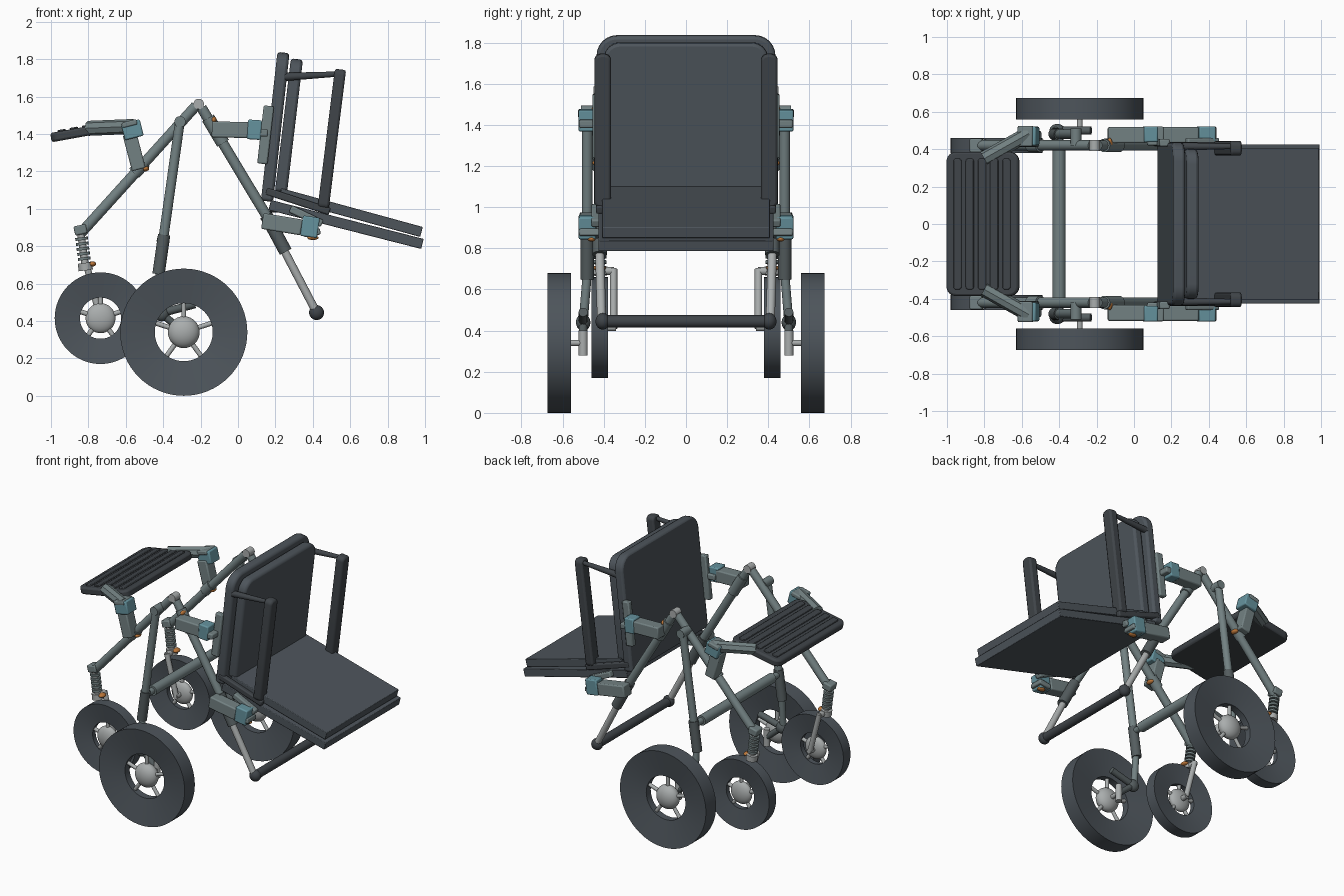
import bpy, bmesh, math
from mathutils import Vector, Matrix

cube = bpy.data.objects.get("Cube")
if cube:
    bpy.data.objects.remove(cube, do_unlink=True)


def material(name, rgb):
    m = bpy.data.materials.new(name)
    m.use_nodes = True
    m.diffuse_color = (*rgb, 1)
    m.node_tree.nodes["Principled BSDF"].inputs["Base Color"].default_value = (*rgb, 1)
    return m


DARK = material("dark slate", (.075, .09, .105))
BLACK = material("charcoal", (.05, .058, .066))
FRAME = material("grey green metal", (.17, .22, .225))
SLEEVE = material("dark metal", (.09, .11, .115))
TEAL = material("teal hinge", (.13, .29, .34))
LIGHT = material("light metal", (.4, .42, .42))
ORANGE = material("orange clip", (.5, .18, .04))


def finish(name, bm, mat, matrix=None, bevel=0, smooth=True):
    bmesh.ops.recalc_face_normals(bm, faces=bm.faces)
    mesh = bpy.data.meshes.new(name)
    bm.to_mesh(mesh)
    bm.free()
    ob = bpy.data.objects.new(name, mesh)
    bpy.context.collection.objects.link(ob)
    mesh.materials.append(mat)
    if matrix:
        ob.matrix_world = matrix
    if bevel:
        mod = ob.modifiers.new("Bevel", "BEVEL")
        mod.width, mod.segments = bevel, 2
        mod.limit_method, mod.angle_limit = "ANGLE", math.radians(40)
    if smooth:
        bpy.ops.object.select_all(action="DESELECT")
        ob.select_set(True)
        bpy.context.view_layer.objects.active = ob
        bpy.ops.object.shade_smooth_by_angle(angle=math.radians(35))
    return ob


# Round or square bar between two points
def tube(name, a, b, r, mat, r2=None, sides=20):
    a, b = Vector(a), Vector(b)
    d = b - a
    bm = bmesh.new()
    bmesh.ops.create_cone(bm, cap_ends=True, segments=sides, radius1=r,
                          radius2=r if r2 is None else r2, depth=d.length)
    rot = d.to_track_quat("Z", "Y").to_matrix().to_4x4()
    return finish(name, bm, mat, Matrix.Translation((a + b) / 2) @ rot)


def ball(name, c, size, mat):
    bm = bmesh.new()
    bmesh.ops.create_uvsphere(bm, u_segments=32, v_segments=16, radius=1)
    bmesh.ops.scale(bm, vec=size, verts=bm.verts)
    return finish(name, bm, mat, Matrix.Translation(c))


# Plate running from a to b in the xz plane, with rounded start and end corners
def plate(name, a, b, y, width, thick, mat, r0=0, r1=0, bevel=.008):
    a, b = Vector((a[0], y, a[1])), Vector((b[0], y, b[1]))
    d = b - a
    h, w = d.length / 2, width / 2
    corners = [(h, w, r1, 0), (-h, w, r0, 1), (-h, -w, r0, 2), (h, -w, r1, 3)]
    bm = bmesh.new()
    verts = []
    for x, yy, r, q in corners:
        cx, cy = x - math.copysign(r, x), yy - math.copysign(r, yy)
        for i in range(7 if r else 1):
            t = (q + i / 6) * math.pi / 2
            verts.append(bm.verts.new((cx + r * math.cos(t), cy + r * math.sin(t), -thick / 2)))
    f = bm.faces.new(verts)
    ext = bmesh.ops.extrude_face_region(bm, geom=[f])
    bmesh.ops.translate(bm, vec=(0, 0, thick),
                        verts=[v for v in ext["geom"] if isinstance(v, bmesh.types.BMVert)])
    rot = Matrix.Rotation(-math.atan2(d.z, d.x), 4, "Y")
    return finish(name, bm, mat, Matrix.Translation((a + b) / 2) @ rot, bevel)


# Wheel with faces dished towards the hub, five spokes and a flattened hub
def wheel(name, c, r, hole, width, hub):
    x, y, z = c
    bm = bmesh.new()
    o, i = width / 2, width * .22
    ring = [bm.verts.new((rr, yy, 0)) for rr, yy in ((r, -o), (r, o), (hole, i), (hole, -i))]
    edges = [bm.edges.new((ring[k], ring[(k + 1) % 4])) for k in range(4)]
    bmesh.ops.spin(bm, geom=ring + edges, cent=(0, 0, 0), axis=(0, 1, 0),
                   angle=math.tau, steps=64, use_merge=True)
    bmesh.ops.remove_doubles(bm, verts=bm.verts, dist=.0005)
    finish(name + "_tyre", bm, DARK, Matrix.Translation(c))
    ball(name + "_hub", c, (hub, width * .48, hub), LIGHT)
    for k in range(5):
        t = math.radians(90 + 72 * k)
        end = (x + (hole + .01) * math.cos(t), y, z + (hole + .01) * math.sin(t))
        tube(name + "_spoke", c, end, .013, LIGHT, sides=12)


# Seat and backrest cushions
plate("seat_base", (.17, 1.02), (.986, .812), 0, .85, .055, DARK, bevel=.004)
plate("seat_cushion", (.225, 1.083), (.981, .876), 0, .815, .055, DARK, bevel=.004)
plate("backrest_shell", (.155, 1.04), (.243, 1.835), 0, .87, .065, DARK, .02, .1, .015)
plate("backrest_cushion", (.23, 1.09), (.315, 1.8), 0, .8, .065, DARK, .02, .08, .015)

# Push tray with raised ribs
t0, t1 = Vector((-1, 1.38)), Vector((-.615, 1.45))
plate("push_tray", t0, t1, 0, .77, .05, BLACK, .05, .05, .012)
across = (t1 - t0).normalized()
lift = Vector((-across.y, across.x)) * .026
for k in range(5):
    p = t0.lerp(t1, .16 + .17 * k) + lift
    plate("tray_rib", p - across * .022, p + across * .022, 0, .7, .014, BLACK, .015, .015, .004)

# Cross members
tube("frame_crossbar", (-.4, -.4, .83), (-.4, .4, .83), .035, FRAME)
tube("crossbar_link", (-.4, -.48, .83), (-.4, .48, .83), .022, FRAME)
tube("foot_bar", (.42, -.4, .445), (.42, .4, .445), .03, BLACK)

for s, side in ((1, "left"), (-1, "right")):
    def n(part):
        return side + "_" + part

    def P(x, y, z):
        return (x, y * s, z)

    # Wheels
    wheel(n("large_wheel"), P(-.29, .617, .34), .34, .155, .115, .085)
    wheel(n("small_wheel"), P(-.735, .42, .415), .245, .11, .08, .08)

    # Main frame legs
    tube(n("long_leg"), P(-.225, .42, 1.55), P(-.84, .42, .87), .028, FRAME)
    tube(n("upper_leg"), P(-.195, .42, 1.54), P(.22, .42, .85), .028, FRAME)
    tube(n("leg_sleeve"), P(.15, .42, .965), P(.255, .42, .77), .035, SLEEVE)
    tube(n("lower_leg"), P(.24, .42, .79), P(.42, .41, .445), .022, LIGHT)
    ball(n("foot_bar_end"), P(.42, .405, .445), (.04, .035, .04), BLACK)
    tube(n("apex_joint"), P(-.21, .39, 1.56), P(-.21, .45, 1.56), .028, LIGHT)

    # Strut to the large wheel
    tube(n("strut"), P(-.31, .48, 1.47), P(-.405, .48, .8), .026, FRAME)
    tube(n("strut_sleeve"), P(-.395, .48, .86), P(-.425, .48, .65), .033, SLEEVE)
    tube(n("strut_rod"), P(-.42, .48, .68), P(-.42, .5, .44), .022, FRAME)
    tube(n("strut_pivot"), P(-.31, .42, 1.465), P(-.31, .51, 1.465), .03, FRAME)
    ball(n("axle_joint"), P(-.41, .5, .44), (.042, .035, .042), SLEEVE)
    tube(n("axle_arm"), P(-.41, .5, .44), P(-.29, .5, .34), .02, SLEEVE)
    tube(n("axle_link"), P(-.42, .5, .44), P(-.23, .5, .49), .022, SLEEVE)
    tube(n("axle_post"), P(-.29, .5, .28), P(-.29, .5, .4), .022, LIGHT)
    tube(n("axle"), P(-.29, .49, .34), P(-.29, .6, .34), .015, LIGHT)

    # Sprung fork of the small wheel
    plate(n("spring_cap"), (-.875, .88), (-.81, .895), .42 * s, .075, .05, FRAME)
    a, b = Vector(P(-.84, .42, .87)), Vector(P(-.815, .42, .68))
    tube(n("spring_core"), a, b, .02, LIGHT)
    for k in range(5):
        tube(n("spring_coil"), a.lerp(b, .12 + .14 * k), a.lerp(b, .2 + .14 * k), .034, FRAME)
    tube(n("spring_collar"), a.lerp(b, .84), a.lerp(b, 1.05), .038, LIGHT)
    ball(n("spring_clip"), P(-.78, .42, .705), (.022, .03, .014), ORANGE)
    tube(n("fork_top"), P(-.81, .43, .69), P(-.81, .35, .69), .02, LIGHT)
    tube(n("fork_leg"), P(-.81, .352, .7), P(-.735, .352, .41), .018, LIGHT)
    tube(n("fork_axle"), P(-.735, .34, .415), P(-.735, .42, .415), .018, LIGHT)

    # Push tray arms
    tube(n("tray_arm"), P(-.8, .35, 1.43), P(-.56, .485, 1.44), .04, FRAME, sides=8)
    plate(n("tray_hinge"), (-.615, 1.41), (-.515, 1.435), .47 * s, .1, .09, TEAL)
    plate(n("tray_hinge_strap"), (-.62, 1.445), (-.54, 1.465), .47 * s, .11, .03, FRAME)
    plate(n("tray_post"), (-.58, 1.4), (-.53, 1.21), .455 * s, .085, .075, FRAME)
    tube(n("tray_clamp"), P(-.555, .42, 1.19), P(-.5, .42, 1.25), .036, FRAME)
    ball(n("tray_clip"), P(-.495, .425, 1.215), (.02, .03, .015), ORANGE)

    # Backrest bracket
    tube(n("backrest_clamp"), P(-.16, .42, 1.485), P(-.08, .42, 1.35), .036, FRAME)
    plate(n("backrest_arm"), (-.14, 1.425), (.07, 1.42), .475 * s, .085, .085, FRAME)
    plate(n("backrest_hinge"), (.05, 1.425), (.125, 1.42), .48 * s, .085, .105, TEAL)
    plate(n("backrest_hinge_strap"), (.07, 1.41), (.16, 1.405), .47 * s, .1, .04, FRAME)
    plate(n("backrest_mount"), (.13, 1.24), (.165, 1.55), .435 * s, .04, .055, FRAME)
    ball(n("backrest_clip"), P(-.13, .43, 1.475), (.015, .03, .018), ORANGE)

    # Seat bracket
    plate(n("seat_arm"), (.13, .935), (.34, .9), .475 * s, .085, .085, FRAME)
    plate(n("seat_hinge"), (.34, .91), (.43, .897), .48 * s, .085, .11, TEAL)
    plate(n("seat_hinge_strap"), (.35, .865), (.44, .88), .47 * s, .1, .035, FRAME)
    plate(n("seat_mount"), (.28, 1.0), (.45, .92), .435 * s, .05, .04, FRAME)
    ball(n("seat_clip"), P(.4, .46, .845), (.03, .02, .012), ORANGE)

    # Armrest with its upper rod and lower rail
    plate(n("armrest"), (.455, 1.0), (.548, 1.745), .405 * s, .08, .06, BLACK, .03, .03, .012)
    tube(n("armrest_rod"), P(.25, .415, 1.705), P(.53, .415, 1.72), .022, BLACK, .014)
    plate(n("armrest_rail"), (.15, 1.095), (.49, .985), .42 * s, .035, .04, BLACK)
    tube(n("seat_pivot"), P(.17, .4, 1.0), P(.27, .4, 1.0), .02, BLACK)
